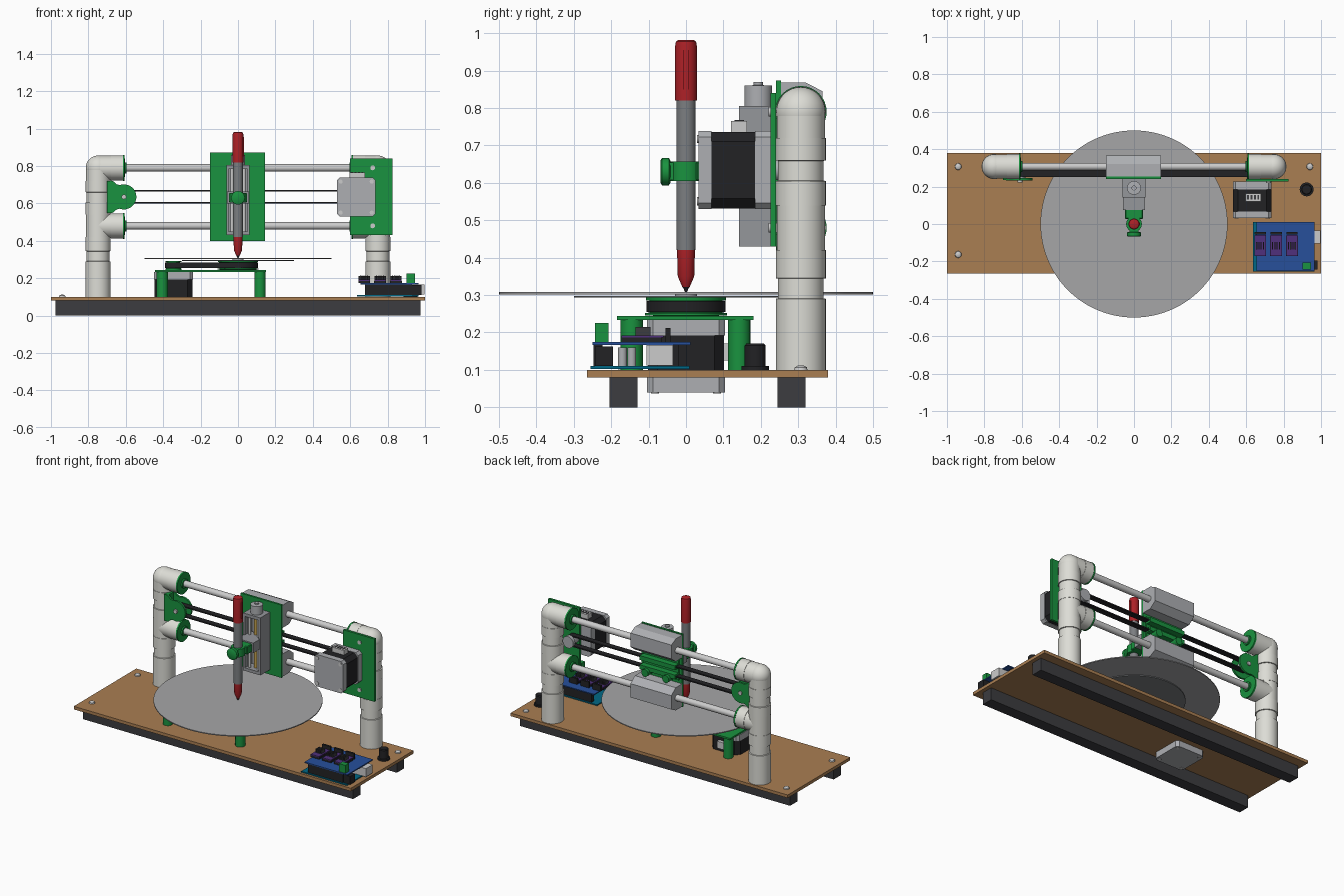
import bpy, bmesh, math
from mathutils import Vector

if "Cube" in bpy.data.objects:
    bpy.data.objects.remove(bpy.data.objects["Cube"])

COL = dict(wood=(.40, .21, .085), dark=(.045, .045, .05), black=(.016, .016, .018),
           green=(.01, .29, .05), pvc=(.72, .72, .67), metal=(.42, .43, .45), steel=(.66, .67, .69),
           plate=(.38, .38, .39), red=(.42, .015, .02), pen=(.20, .21, .22), blue=(.02, .08, .33),
           teal=(.0, .14, .24), violet=(.08, .03, .2), brass=(.55, .36, .08), stage=(.30, .31, .33))
MAT = {}
for k, c in COL.items():
    MAT[k] = bpy.data.materials.new(k)
    MAT[k].diffuse_color = (*c, 1)
smooth = []


def finish(name, bm, mat, is_round=False):
    bmesh.ops.recalc_face_normals(bm, faces=bm.faces)
    me = bpy.data.meshes.new(name)
    bm.to_mesh(me)
    bm.free()
    o = bpy.data.objects.new(name, me)
    bpy.context.collection.objects.link(o)
    me.materials.append(MAT[mat])
    if is_round:
        smooth.append(o)
    return o


def box(name, x, y, z, mat, bevel=0):
    bm = bmesh.new()
    bmesh.ops.create_cube(bm, size=1)
    for v in bm.verts:
        v.co = [(a + b) / 2 + c * (b - a) for (a, b), c in zip((x, y, z), v.co)]
    o = finish(name, bm, mat)
    if bevel:
        m = o.modifiers.new("bevel", "BEVEL")
        m.width, m.segments = bevel, 1
    return o


def lathe(name, pos, axis, prof, mat, n=32):
    """Revolve (radius, height) points around an axis through pos."""
    bm = bmesh.new()
    q = Vector((0, 0, 1)).rotation_difference(Vector(axis))
    rings = [[bm.verts.new(Vector(pos) + q @ Vector((r * math.cos(t), r * math.sin(t), h)))
              for t in (2 * math.pi * i / n for i in range(n))] for r, h in prof]
    for a, b in zip(rings, rings[1:]):
        for i in range(n):
            bm.faces.new((a[i], a[(i + 1) % n], b[(i + 1) % n], b[i]))
    bm.faces.new(rings[0])
    bm.faces.new(rings[-1])
    return finish(name, bm, mat, True)


AX = {'x': (1, 0, 0), 'y': (0, 1, 0), 'z': (0, 0, 1)}


def cyl(name, pos, axis, r, length, mat, n=32):
    return lathe(name, pos, AX[axis], [(r, 0), (r, length)], mat, n)


def place(axis, u, v, w):
    return {'x': (w, u, v), 'y': (u, w, v), 'z': (u, v, w)}[axis]


def prism(name, pts, axis, w0, w1, mat, is_round=False):
    bm = bmesh.new()
    a, b = [[bm.verts.new(place(axis, u, v, w)) for u, v in pts] for w in (w0, w1)]
    bm.faces.new(a)
    bm.faces.new(b)
    for i in range(len(pts)):
        j = (i + 1) % len(pts)
        bm.faces.new((a[i], a[j], b[j], b[i]))
    return finish(name, bm, mat, is_round)


def octagon(cu, cv, h, c):
    return [(cu + u, cv + v) for u, v in ((-h, c - h), (c - h, -h), (h - c, -h), (h, c - h),
                                          (h, h - c), (h - c, h), (c - h, h), (-h, h - c))]


def motor(name, cu, cv, axis, w):
    """Square stepper: two metal end caps around a black core."""
    h = .104
    prism(name + "_cap_a", octagon(cu, cv, h, .016), axis, w[0], w[1], "metal")
    prism(name + "_core", octagon(cu, cv, h - .002, .026), axis, w[1], w[2], "black")
    prism(name + "_cap_b", octagon(cu, cv, h, .016), axis, w[2], w[3], "metal")
    for i in (-1, 1):
        for j in (-1, 1):
            cyl(name + "_screw", place(axis, cu + .083 * i, cv + .083 * j, w[0] - .003),
                axis, .011, .004, "steel", 16)


def belt(name, cu, cv, R, r, d, axis, w0, w1, t=.008):
    """Closed belt round a pulley R at (cu, cv) and a pulley r a distance d to its left."""
    a = math.acos((R - r) / d)
    p = math.pi
    dirs = [(0, R, -(p - a) + 2 * (p - a) * i / 20) for i in range(21)]
    dirs += [(-d, r, p - a + 2 * a * i / 20) for i in range(21)]
    bm = bmesh.new()
    loops = [[bm.verts.new(place(axis, cu + o + (q + e) * math.cos(s), cv + (q + e) * math.sin(s), w))
              for o, q, s in dirs] for e, w in ((0, w0), (t, w0), (t, w1), (0, w1))]
    n = len(dirs)
    for k in range(4):
        A, B = loops[k], loops[(k + 1) % 4]
        for i in range(n):
            bm.faces.new((A[i], A[(i + 1) % n], B[(i + 1) % n], B[i]))
    return finish(name, bm, "black", True)


# Base board, feet and screws
box("base_board", (-1, 1), (-.265, .38), (.08, .10), "wood")
for y0 in (-.205, .245):
    box("foot_bar", (-.975, .975), (y0, y0 + .075), (0, .08), "dark")
    for x in (-.94, .94):
        if x < 0 or y0 > 0:
            lathe("board_screw", (x, y0 + .037 - .02 * (y0 < 0) + .025, .10), AX['z'],
                  [(.018, 0), (.016, .007), (.007, .012)], "steel", 20)

# Pipe posts with tee and elbow fittings, rod plugs
PX, PY, R = .748, .307, .067
for s in (-1, 1):
    lathe("pipe_post", (s * PX, PY, 0), AX['z'],
          [(R, .10), (R, .29), (.061, .291), (.061, .344), (R, .345), (R, .42), (.065, .42), (.065, .54),
           (R, .54), (R, .605), (.061, .606), (.061, .659), (R, .66), (R, .72), (.065, .72), (.065, .79)], "pvc")
    lathe("elbow_corner", (s * PX, PY, .79), AX['z'],
          [(max(.001, .066 * math.cos(math.radians(a))), .066 * math.sin(math.radians(a)))
           for a in range(-90, 91, 10)], "pvc")
    for z in (.48, .79):
        lathe("fitting_arm", (s * PX, PY, z), (-s, 0, 0),
              [(.065, 0), (.065, .07), (R, .07), (R, .132)], "pvc")
        lathe("rod_plug", (s * (PX - .132), PY, z), (-s, 0, 0), [(.069, 0), (.069, .01), (.03, .011), (.03, .02)], "green")

# Guide rods
for z in (.48, .79):
    cyl("guide_rod", (-.66, PY, z), 'x', .02, 1.32, "steel", 24)

# Left idler bracket
arc = [(-.61 + .067 * math.cos(t), .635 + .067 * math.sin(t))
       for t in (math.radians(-110 + 220 * i / 16) for i in range(17))]
prof = [(-.685, .55), (-.665, .553), (-.65, .567)] + arc + [(-.65, .703), (-.665, .717), (-.685, .725)]
for y0 in (.232, .297):
    prism("idler_bracket_plate", prof, 'y', y0, y0 + .013, "green", True)
box("idler_bracket_web", (-.70, -.672), (.235, .308), (.55, .72), "green")
cyl("idler_wheel", (-.61, .246, .635), 'y', .03, .05, "metal")
cyl("idler_bolt", (-.61, .222, .635), 'y', .013, .095, "steel", 16)

# Right motor plate, motor, pulley and horizontal belt
box("motor_plate", (.60, .826), (.226, .241), (.43, .84), "green")
for z in (.48, .79):
    cyl("plate_bolt", (.72, .22, z), 'y', .013, .02, "steel", 16)
motor("cross_motor", .632, .634, 'y', (.033, .068, .185, .226))
box("cross_motor_socket", (.595, .68), (.12, .163), (.73, .766), "steel")
for i in range(4):
    box("socket_slot", (.605 + i * .018, .615 + i * .018), (.13, .155), (.764, .768), "dark")
cyl("drive_pulley", (.632, .241, .635), 'y', .028, .06, "metal")
cyl("drive_pulley_flange", (.632, .293, .635), 'y', .038, .022, "metal")
belt("cross_belt", .632, .635, .028, .028, 1.242, 'y', .252, .289)

# Carriage with two bearing blocks and a belt clamp
box("carriage_plate", (-.15, .145), (.241, .254), (.398, .873), "green")
for s in (-1, 1):
    prism("bearing_block", [(y, .635 + s * z) for y, z in
          ((.254, .233), (.32, .233), (.365, .21), (.365, .12), (.32, .085), (.254, .085))],
          'x', -.15, .145, "metal")
    box("belt_clamp", (-.13, .125), (.254, .30), (.635 + s * .03 - .014, .635 + s * .03 + .014), "green")
    cyl("clamp_knob", (s * .075, .254, .585), 'y', .024, .065, "green", 20)
box("clamp_web", (-.13, .125), (.254, .262), (.57, .70), "green")

# Vertical slide
box("slide_back", (-.06, .06), (.215, .241), (.43, .805), "stage")
for s in (-1, 1):
    box("slide_side_wall", tuple(sorted((s * .062, s * .05))), (.142, .241), (.43, .805), "stage")
    cyl("slide_rod", (s * .032, .165, .44), 'z', .008, .36, "steel", 12)
for z in (.43, .785):
    box("slide_end", (-.062, .062), (.142, .241), (z, z + .02), "stage")
cyl("lead_screw", (0, .185, .44), 'z', .011, .36, "brass", 16)
lathe("slide_motor", (0, .193, .80), AX['z'], [(.037, 0), (.037, .06), (.013, .061), (.013, .069)], "metal")
box("slide_block", (-.058, .058), (.075, .205), (.60, .665), "stage")

# Pen holder: open collar, arm and thumb knob
lathe("pen_collar", (0, 0, .605), AX['z'], [(.027, 0), (.042, 0), (.042, .052), (.027, .052)], "green")
box("collar_arm", (-.048, .048), (.027, .085), (.605, .657), "green", .004)
box("knob_boss", (-.025, .025), (-.046, -.028), (.608, .655), "green")
lathe("thumb_knob", (0, -.068, .63), AX['y'], [(.03, 0), (.037, .004), (.037, .022), (.03, .026)], "green", 12)

# Pen
lathe("pen_cap", (0, 0, 0), AX['z'], [(.029, .82), (.029, .965), (.027, .978), (.02, .982)], "red")
box("pen_clip", (.022, .032), (-.007, .007), (.85, .955), "red")
cyl("pen_barrel", (0, 0, .42), 'z', .026, .40, "pen")
lathe("pen_grip", (0, 0, 0), AX['z'], [(.024, .42), (.022, .35), (.010, .322)], "red")
lathe("pen_tip", (0, 0, 0), AX['z'], [(.010, .322), (.007, .318), (.002, .307)], "black", 16)

# Turntable
cyl("turntable_disc", (0, 0, .302), 'z', .5, .006, "plate", 96)
cyl("turntable_backing", (0, 0, .293), 'z', .3, .005, "pen", 72)
cyl("turntable_hub", (0, 0, .24), 'z', .03, .065, "metal")
lathe("turntable_pulley", (0, 0, 0), AX['z'], [(.06, .243), (.11, .246), (.11, .252), (.098, .253), (.098, .285),
                                              (.107, .286), (.107, .293)], "green", 48)
belt("turntable_belt", 0, 0, .098, .036, .345, 'z', .255, .284)
lathe("small_pulley", (-.345, 0, 0), AX['z'], [(.042, .245), (.042, .253), (.036, .254), (.036, .286), (.042, .287), (.042, .293)], "green")

# Turntable stand and motor through the base
box("stand_plate", (-.445, .15), (-.185, .18), (.233, .244), "green")
for x in (-.405, .118):
    for y in (-.145, .142):
        lathe("stand_post", (x, y, 0), AX['z'], [(.03, .10), (.03, .234)], "green", 24)
motor("turntable_motor", -.3455, 0, 'z', (.04, .09, .192, .233))
box("turntable_motor_socket", (-.38, -.31), (.10, .125), (.125, .17), "steel")

# Electronics: lower board, upper board, drivers, connectors
box("lower_board", (.635, .965), (-.255, .01), (.103, .110), "teal")
box("upper_board", (.655, .965), (-.25, .012), (.167, .174), "blue")
for y in (-.235, -.01):
    box("pin_header", (.68, .93), (y - .012, y + .012), (.11, .167), "black")
box("power_jack", (.90, .98), (-.243, -.195), (.11, .163), "black")
box("data_socket", (.88, .997), (-.105, -.035), (.112, .166), "steel")
for y in (-.145, -.17):
    cyl("capacitor", (.89, y, .11), 'z', .012, .05, "metal", 16)
box("terminal_block", (.90, .945), (-.243, -.207), (.174, .226), "green")
for x in (.675, .76, .845):
    box("driver_socket", (x - .032, x + .032), (-.172, -.065), (.174, .186), "black")
    box("driver_board", (x - .03, x + .03), (-.172, -.06), (.186, .192), "violet")
    for i in range(4):
        box("heat_sink_fin", (x - .022 + i * .012, x - .016 + i * .012), (-.135, -.095), (.192, .214), "dark")
    box("motor_header", (x - .03, x + .03), (-.055, -.042), (.174, .212), "black")

# Push button
lathe("push_button", (.923, .185, 0), AX['z'], [(.037, .10), (.037, .11), (.028, .111), (.028, .165), (.024, .17)], "black")

for o in smooth:
    o.select_set(True)
bpy.context.view_layer.objects.active = smooth[0]
bpy.ops.object.shade_smooth_by_angle(angle=math.radians(35))

for m in bpy.data.materials:
    if m.users and not m.is_grease_pencil:
        m.use_nodes = True
        m.node_tree.nodes["Principled BSDF"].inputs["Base Color"].default_value = m.diffuse_color
